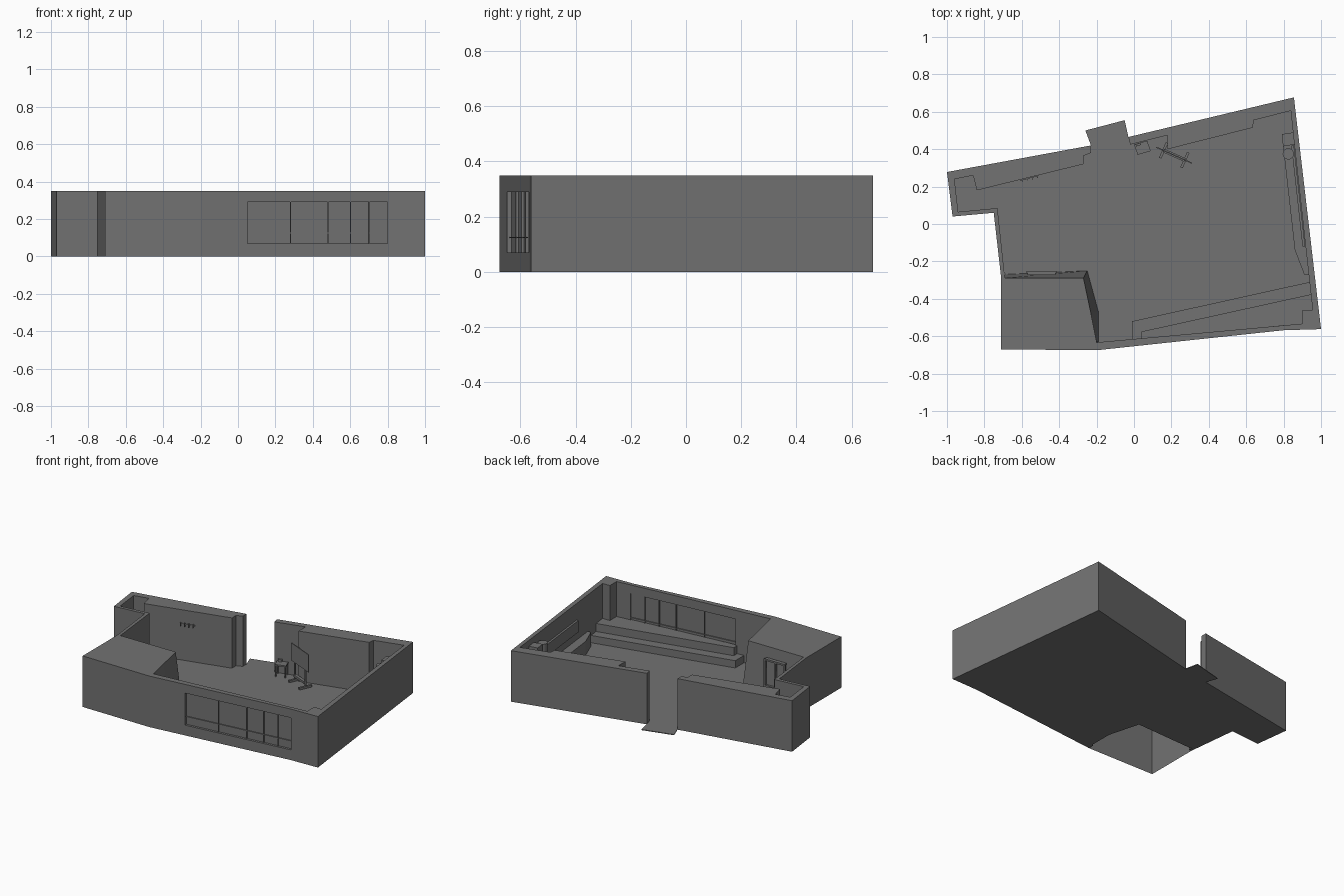
import bpy, bmesh
from mathutils import Vector

if "Cube" in bpy.data.objects:
    bpy.data.objects.remove(bpy.data.objects["Cube"])

H = 0.35
grey = bpy.data.materials.new("dark_grey")
grey.diffuse_color = (.17, .17, .17, 1)
grey.use_nodes = True
grey.node_tree.nodes["Principled BSDF"].inputs["Base Color"].default_value = grey.diffuse_color


def finish(name, bm):
    bmesh.ops.recalc_face_normals(bm, faces=bm.faces)
    me = bpy.data.meshes.new(name)
    bm.to_mesh(me)
    bm.free()
    me.materials.append(grey)
    ob = bpy.data.objects.new(name, me)
    bpy.context.collection.objects.link(ob)
    return ob


def prism(name, pts, z0, z1):
    """Extrude a plan outline from z0 to z1."""
    bm = bmesh.new()
    f = bm.faces.new([bm.verts.new((x, y, z0)) for x, y in pts])
    ext = bmesh.ops.extrude_face_region(bm, geom=[f])
    verts = [g for g in ext["geom"] if isinstance(g, bmesh.types.BMVert)]
    bmesh.ops.translate(bm, verts=verts, vec=(0, 0, z1 - z0))
    bm.faces.ensure_lookup_table()
    if not any(all(abs(v.co.z - z0) < 1e-6 for v in g.verts) for g in bm.faces):
        bm.faces.new([v for v in bm.verts if abs(v.co.z - z0) < 1e-6])
    return finish(name, bm)


def strip(name, a, b, width, z0, z1):
    """Straight bar in plan from a to b."""
    a, b = Vector(a), Vector(b)
    d = (b - a).normalized() * width / 2
    n = Vector((-d.y, d.x))
    return prism(name, [a + n, a - n, b - n, b + n], z0, z1)


def cylinder(name, x, y, r, z0, z1):
    bpy.ops.mesh.primitive_cylinder_add(vertices=24, radius=r, depth=z1 - z0,
                                        location=(x, y, (z0 + z1) / 2))
    ob = bpy.context.object
    ob.name = name
    ob.data.materials.append(grey)
    bpy.ops.object.shade_smooth_by_angle()
    return ob


# floor with door threshold; the block has no floor under it
prism("floor", [(-.26, .50), (-.05, .555), (-.03, .465), (.855, .677), (1, -.562),
                (.8, -.568), (-.2, -.675), (-.19, -.63), (-.19, -.47), (-.25, -.25),
                (-.69, -.27), (-.75, .06), (-.97, .04), (-1, .278), (-.23, .42)], 0, .005)

# walls either side of the doorway
main_wall = prism("main_wall", [
    (-.03, .465), (.855, .677), (1, -.562), (.8, -.568), (-.2, -.675), (-.2, -.633),
    (.9, -.533), (.9, -.46), (.955, -.46), (.85, .49), (.838, .605), (.64, .555),
    (.635, .515), (.18, .40), (.18, .475), (-.02, .425)], 0, H)
prism("left_wall", [
    (-.23, .42), (-1, .278), (-.97, .04), (-.75, .06), (-.71, -.29), (-.69, -.29),
    (-.73, .085), (-.94, .065), (-.96, .24), (-.86, .26), (-.84, .18), (-.27, .32),
    (-.27, .365), (-.23, .38)], 0, H)

# window opening in the front wall
cutter = prism("window_cutter", [(.05, -.75), (.8, -.67), (.8, -.45), (.05, -.55)], .07, .29)
cutter.hide_render = True
cutter.hide_viewport = True
mod = main_wall.modifiers.new("window", "BOOLEAN")
mod.object = cutter
mod.solver = "EXACT"


def win(x, off=0):
    return (x, -.568 + .107 * (x - .8) + off)


# glass, mullions and sill rail
strip("window_pane", win(.05, .018), win(.8, .018), .004, .07, .29)
for i, x in enumerate((.28, .48, .60, .70)):
    strip(f"mullion_{i}", win(x - .002, .018), win(x + .002, .018), .022, .07, .29)
strip("window_rail", win(.05, .018), win(.8, .018), .018, .123, .127)

# hollow corner block with slightly leaning inner faces, open underneath
top = [(-.71, -.67), (-.2, -.675), (-.2, -.63), (-.232, -.47), (-.27, -.29), (-.71, -.29)]
bot = [(-.71, -.67), (-.2, -.675), (-.19, -.63), (-.19, -.47), (-.25, -.25), (-.71, -.27)]
bm = bmesh.new()
tv = [bm.verts.new((x, y, H)) for x, y in top]
bv = [bm.verts.new((x, y, 0)) for x, y in bot]
bm.faces.new(tv)
for i in range(6):
    j = (i + 1) % 6
    bm.faces.new((bv[i], bv[j], tv[j], tv[i]))
finish("corner_block", bm)

# door frame on the back of the block
for i, x in enumerate((-.57, -.50, -.42)):
    strip(f"door_post_{i}", (x, -.262), (x, -.25), .012, .005, .28)
for i, z in enumerate((.09, .27)):
    strip(f"door_bar_{i}", (-.57, -.262), (-.42, -.262), .024, z, z + .012)

# two-tier bench below the window
prism("bench_lower", [(-.01, -.52), (.94, -.31), (.96, -.46), (.91, -.54), (-.01, -.625)], .005, .055)
prism("bench_upper", [(.04, -.575), (.95, -.375), (.96, -.46), (.91, -.54), (.04, -.62)], .055, .11)

# ledge, corner pillar, round post and panel along the right wall
prism("side_ledge", [(.79, .48), (.86, -.14), (.91, -.27), (.94, -.27), (.853, .49)], .005, .10)
prism("corner_pillar", [(.79, .48), (.852, .49), (.858, .425), (.797, .415)], .10, .31)
cylinder("round_post", .825, .375, .03, .10, .30)
strip("side_panel", (.848, .42), (.908, -.12), .014, .16, .24)

# coat rail on the left wall
strip("coat_rail", (-.61, .235), (-.51, .26), .008, .25, .258)
for i in range(4):
    x = -.60 + i * .027
    strip(f"coat_hook_{i}", (x, .237 + i * .0067), (x + .003, .225 + i * .0067), .004, .24, .265)

# small desk with an object on it
desk = [(0, .425), (.02, .37), (.09, .39), (.07, .445)]
prism("desk_top", desk, .08, .09)
cx, cy = .045, .4075
for i, (x, y) in enumerate(desk):
    lx, ly = cx + (x - cx) * .85, cy + (y - cy) * .85
    strip(f"desk_leg_{i}", (lx - .003, ly), (lx + .003, ly), .006, .005, .08)
strip("desk_item", (.01, .42), (.035, .428), .012, .09, .105)

# free-standing board on two posts with cross feet
a, b = Vector((.12, .41)), Vector((.31, .325))
d = (b - a).normalized()
n = Vector((-d.y, d.x))
strip("board", a, b, .006, .13, .25)
for i, t in enumerate((.2, .8)):
    p = a.lerp(b, t)
    strip(f"board_post_{i}", p - d * .004, p + d * .004, .008, .015, .13)
    strip(f"board_foot_{i}", p - n * .045, p + n * .045, .014, .005, .02)
strip("board_brace", a.lerp(b, .2), a.lerp(b, .8), .02, .035, .05)
